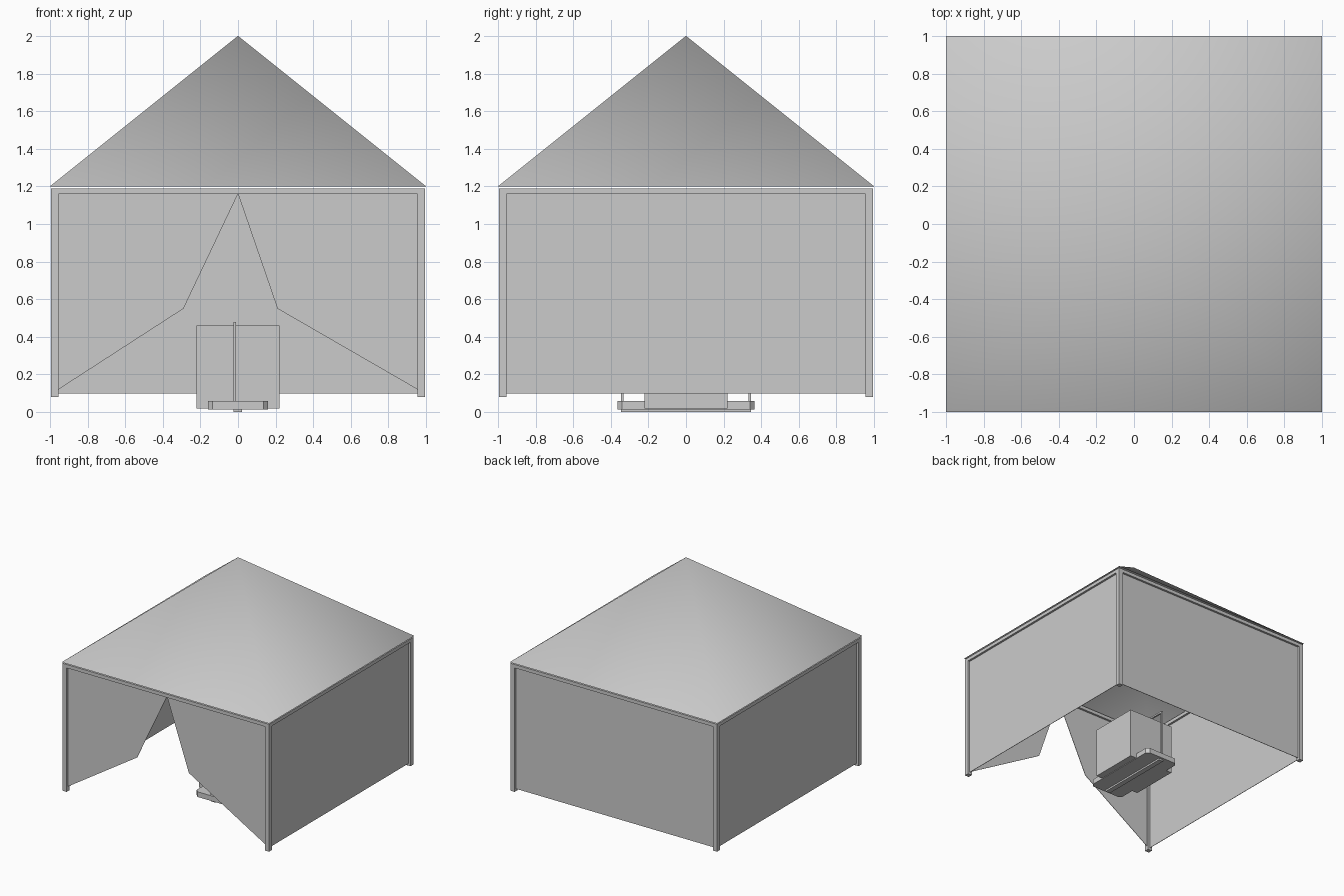
import bpy, bmesh
from mathutils import Matrix

if "Cube" in bpy.data.objects:
    bpy.data.objects.remove(bpy.data.objects["Cube"])


def mesh_object(name, verts, faces):
    mesh = bpy.data.meshes.new(name)
    mesh.from_pydata(verts, [], faces)
    mesh.update()
    obj = bpy.data.objects.new(name, mesh)
    bpy.context.collection.objects.link(obj)
    return obj


def box(name, lo, hi):
    bm = bmesh.new()
    size = [b - a for a, b in zip(lo, hi)]
    mid = [(a + b) / 2 for a, b in zip(lo, hi)]
    bmesh.ops.create_cube(bm, size=1, matrix=Matrix.Translation(mid) @ Matrix.Diagonal((*size, 1)))
    mesh = bpy.data.meshes.new(name)
    bm.to_mesh(mesh)
    bm.free()
    obj = bpy.data.objects.new(name, mesh)
    bpy.context.collection.objects.link(obj)
    return obj


# Thin cloth sheet from an outline, given in x and z, at one depth
def sheet(name, outline, y):
    obj = mesh_object(name, [(x, y, z) for x, z in outline], [list(range(len(outline)))])
    mod = obj.modifiers.new("thickness", 'SOLIDIFY')
    mod.thickness = 0.004
    mod.offset = 0
    return obj


# Pyramid canopy, smooth shaded, open underneath
roof = mesh_object("canopy_roof",
                   [(-1, -1, 1.2), (1, -1, 1.2), (1, 1, 1.2), (-1, 1, 1.2), (0, 0, 2)],
                   [(i, (i + 1) % 4, 4) for i in range(4)])
roof.data.polygons.foreach_set("use_smooth", [True] * 4)

# Corner posts and top rails
OUT, INN = 0.995, 0.955
for sx, label in ((-1, "left"), (1, "right")):
    xs = sorted((sx * INN, sx * OUT))
    for sy, end in ((-1, "front"), (1, "back")):
        ys = sorted((sy * INN, sy * OUT))
        box(f"{end}_{label}_post", (xs[0], ys[0], 0.08), (xs[1], ys[1], 1.19))
    box(f"{label}_rail", (xs[0], -INN, 1.16), (xs[1], INN, 1.19))
    box(f"{end}_rail" if sx > 0 else "front_rail", (-INN, xs[0], 1.16), (INN, xs[1], 1.19))

# Side and back cloth walls
box("back_wall", (-INN, 0.973, 0.1), (INN, 0.977, 1.16))
for sx, label in ((-1, "left"), (1, "right")):
    box(f"{label}_wall", (sx * 0.975 - 0.002, -INN, 0.1), (sx * 0.975 + 0.002, INN, 1.16))

# Front curtains, tied back
sheet("left_curtain", [(-0.955, 0.12), (-0.29, 0.55), (0, 1.16), (-0.955, 1.16)], -0.975)
sheet("right_curtain", [(0.955, 0.12), (0.955, 1.16), (0, 1.16), (0.21, 0.55)], -0.975)

# Crate and the chamfered slab under it
box("crate", (-0.22, -0.22, 0.02), (0.22, 0.22, 0.46))
plan = [(0.16, 0.34), (0.135, 0.365), (-0.135, 0.365), (-0.16, 0.34)]
plan += [(-x, -y) for x, y in plan]
n = len(plan)
mesh_object("base_slab", [(x, y, z) for z in (0.015, 0.06) for x, y in plan],
            [list(range(n))[::-1], list(range(n, 2 * n))]
            [::1] + [(i, i + n, (i + 1) % n + n, (i + 1) % n) for i in range(n)])
bm = bmesh.new()
slab = bpy.data.objects["base_slab"].data
bm.from_mesh(slab)
bmesh.ops.recalc_face_normals(bm, faces=bm.faces)
bm.to_mesh(slab)
bm.free()

# Thin frame strapped around the crate
box("frame_bottom", (-0.025, -0.345, 0), (0.02, 0.345, 0.015))
box("frame_top", (-0.025, -0.345, 0.465), (-0.01, 0.345, 0.48))
for sy, end in ((-1, "front"), (1, "back")):
    box(f"frame_{end}_bar", (-0.025, sy * 0.338 - 0.007, 0.015), (-0.01, sy * 0.338 + 0.007, 0.465))
